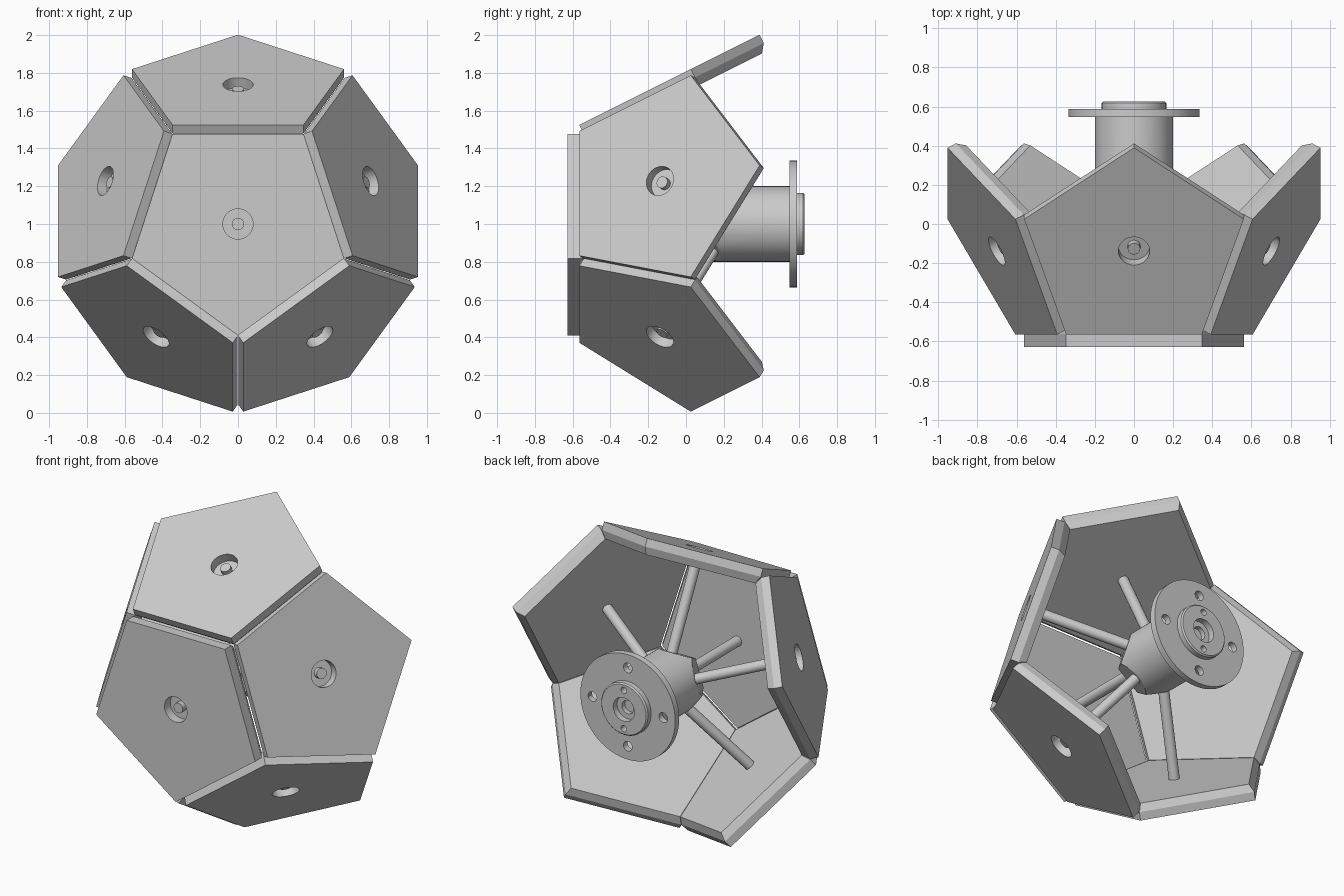
import bpy, bmesh
from math import sin, cos, pi, radians, atan, tan
from mathutils import Vector, Matrix

if "Cube" in bpy.data.objects:
    bpy.data.objects.remove(bpy.data.objects["Cube"])

CENTER = Vector((0, 0.231, 1.0))
R = 0.59                      # pentagon circumradius


def add_object(name, bm, matrix, smooth=True):
    bmesh.ops.recalc_face_normals(bm, faces=bm.faces)
    me = bpy.data.meshes.new(name)
    bm.to_mesh(me)
    bm.free()
    ob = bpy.data.objects.new(name, me)
    bpy.context.collection.objects.link(ob)
    ob.matrix_world = matrix
    if smooth:
        shade(ob)
    return ob


def shade(ob):
    bpy.ops.object.select_all(action='DESELECT')
    ob.select_set(True)
    bpy.context.view_layer.objects.active = ob
    bpy.ops.object.shade_smooth_by_angle(angle=radians(20))


def lathe(profile, steps=48):
    """Turn (radius, height) points around local z."""
    bm = bmesh.new()
    vs = [bm.verts.new((r, 0, h)) for r, h in profile]
    es = [bm.edges.new(p) for p in zip(vs, vs[1:])]
    bmesh.ops.spin(bm, geom=vs + es, axis=(0, 0, 1), cent=(0, 0, 0),
                   angle=2 * pi, steps=steps, use_duplicate=False)
    bmesh.ops.remove_doubles(bm, verts=bm.verts, dist=1e-5)
    return bm


def rod(r, z0, z1, steps=48):
    return lathe([(0, z0), (r, z0), (r, z1), (0, z1)], steps)


def cut(ob, cutters):
    """Subtract cutters, bake the result and delete them."""
    for c in cutters:
        m = ob.modifiers.new("cut", 'BOOLEAN')
        m.operation, m.solver, m.object = 'DIFFERENCE', 'EXACT', c
    bpy.context.view_layer.update()
    dg = bpy.context.evaluated_depsgraph_get()
    me = bpy.data.meshes.new_from_object(ob.evaluated_get(dg))
    ob.modifiers.clear()
    ob.data = me
    for c in cutters:
        bpy.data.objects.remove(c)
    shade(ob)


def frame(n, t, origin):
    s = t.cross(n)
    m = Matrix((s, t, n)).transposed().to_4x4()
    m.translation = origin
    return m


def panel(name, n, t, dist, wall):
    """Pentagon tile: straight outer wall, mitred inner edge, counterbore."""
    m = frame(n, t, CENTER + n * dist)
    depth = wall + 0.045
    bm = bmesh.new()
    rings = []
    for rad, z in ((R, 0), (R, -wall), (R - 0.034, -depth)):
        rings.append([bm.verts.new((rad * sin(k * 2 * pi / 5), rad * cos(k * 2 * pi / 5), z))
                      for k in range(5)])
    bm.faces.new(rings[0])
    bm.faces.new(rings[2])
    for a, b in zip(rings, rings[1:]):
        for k in range(5):
            j = (k + 1) % 5
            bm.faces.new((a[k], a[j], b[j], b[k]))
    ob = add_object(name + "_panel", bm, m)
    hole = add_object("hole_cutter", rod(0.08, -0.06, 0.05), m, False)
    hole.hide_render = True
    cut(ob, [hole])
    # support rod from the hub into the counterbore
    add_object(name + "_rod", rod(0.032, 0.12 - dist, -0.025, 32), m)


# panels and rods: one in front, five around it
panel("front", Vector((0, -1, 0)), Vector((0, 0, -1)), 0.859, 0.066)
names = ("top", "upper_right", "lower_right", "lower_left", "upper_left")
ca, sa = 1 / 5 ** 0.5, 2 / 5 ** 0.5
ring = []
for k, name in enumerate(names):
    a = k * 2 * pi / 5
    n = Vector((sa * sin(a), -ca, sa * cos(a)))
    t = Vector((ca * sin(a), sa, ca * cos(a)))
    ring.append(n)
    panel(name, n, t, 0.8255, 0.05)

# hub: cylinder with a flat cut for every rod
back = Matrix.Translation((0, 0, 1)) @ Matrix.Rotation(-pi / 2, 4, 'X')
hub = rod(0.2, 0.031, 0.55, 64)
for n in ring:
    ln = back.to_3x3().inverted() @ n
    lc = back.inverted() @ CENTER
    res = bmesh.ops.bisect_plane(hub, geom=hub.verts[:] + hub.edges[:] + hub.faces[:],
                                 plane_co=lc + ln * 0.2, plane_no=ln, clear_outer=True)
    edges = [e for e in res['geom_cut'] if isinstance(e, bmesh.types.BMEdge)]
    bmesh.ops.holes_fill(hub, edges=edges, sides=0)
add_object("hub", hub, back)

# mounting flange with raised boss and stepped bore
y = 0.547
flange = add_object("flange", lathe([
    (0, y), (0.335, y), (0.335, y + 0.04), (0.165, y + 0.04), (0.165, y + 0.072),
    (0.157, y + 0.08), (0.075, y + 0.08), (0.075, y + 0.04), (0.042, y + 0.04),
    (0.042, y + 0.01), (0, y + 0.01)], 64), back)

# four bolt holes and two pin holes
spots = [(0.25 * cos(k * pi / 2), 0.25 * sin(k * pi / 2), 0.031, 0.5) for k in range(4)]
spots += [(0, s * 0.122, 0.02, y + 0.03) for s in (1, -1)]
cutters = []
for px, py, r, z0 in spots:
    c = add_object("bolt_cutter", rod(r, z0, 0.7, 24),
                   back @ Matrix.Translation((px, py, 0)), False)
    c.hide_render = True
    cutters.append(c)
cut(flange, cutters)
